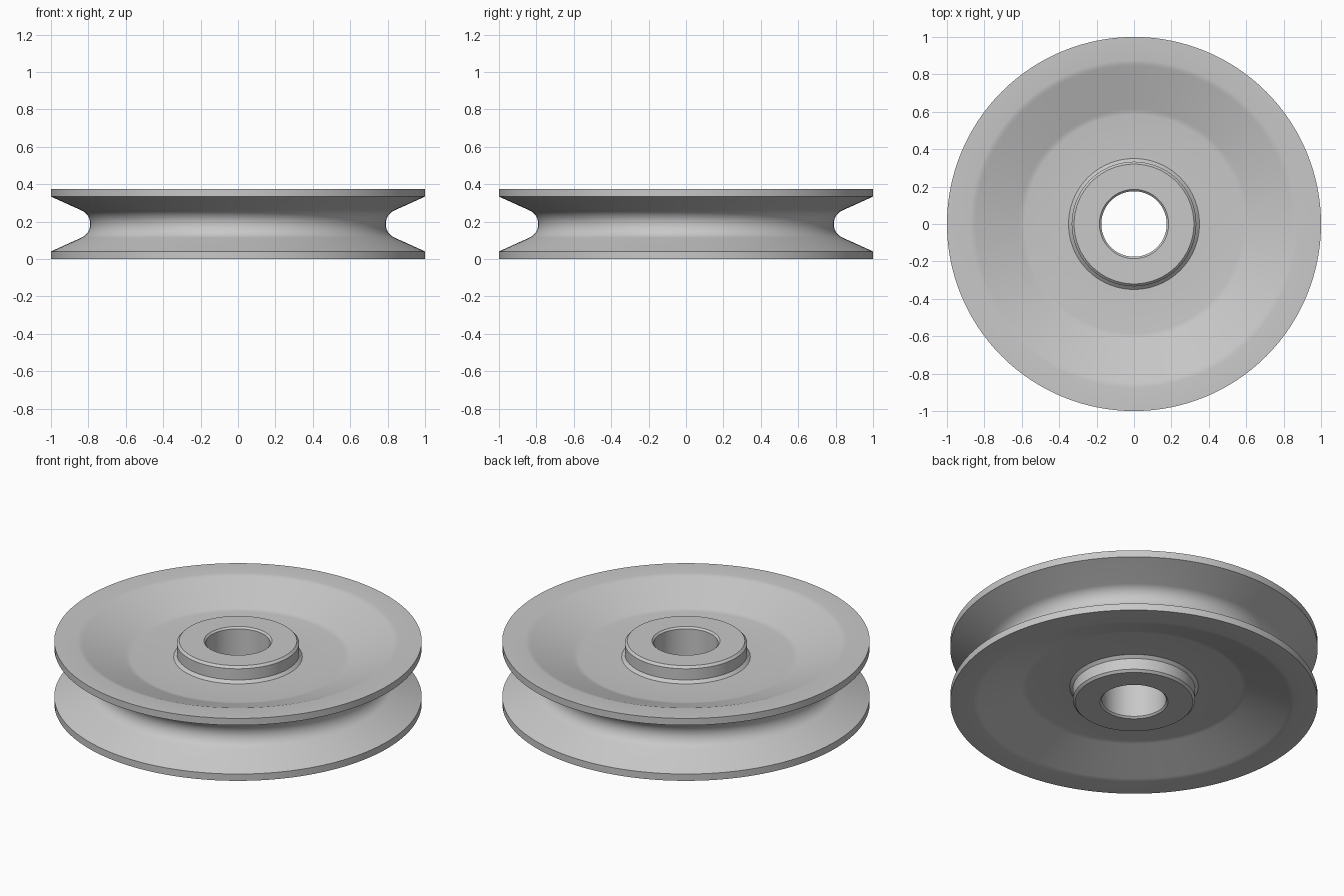
import bpy, bmesh
from math import pi, sin, cos, radians

cube = bpy.data.objects.get("Cube")
if cube:
    bpy.data.objects.remove(cube, do_unlink=True)

HEIGHT = 0.375
MID = HEIGHT / 2
SEGMENTS = 128

# Plain grey material
grey = bpy.data.materials.new("light_grey_metal")
grey.use_nodes = True
colour = (0.58, 0.58, 0.58, 1)
grey.diffuse_color = colour
grey.node_tree.nodes["Principled BSDF"].inputs["Base Color"].default_value = colour

# Upper half of the section (radius, z): bore, hub, dished web, rim
upper = [(0.175, 0.365), (0.185, HEIGHT),
         (0.32, HEIGHT), (0.333, 0.362), (0.333, 0.295), (0.35, 0.279),
         (0.585, 0.279), (0.60, 0.281), (0.615, 0.286),
         (0.845, 0.368), (0.86, 0.373), (0.875, HEIGHT),
         (1.0, HEIGHT), (1.0, 0.334)]

# Rounded floor of the rope groove, tangent to its sloping sides
ROUND, FLOOR, SLOPE, STEPS = 0.08, 0.79, 24, 10
for i in range(STEPS):
    a = radians((90 - SLOPE) * (1 - i / STEPS))
    upper.append((FLOOR + ROUND * (1 - cos(a)), MID + ROUND * sin(a)))

lower = [(r, HEIGHT - z) for r, z in reversed(upper)]
profile = upper + [(FLOOR, MID)] + lower

# Pulley wheel: spin the closed section around z
bm = bmesh.new()
verts = [bm.verts.new((r, 0, z)) for r, z in profile]
edges = [bm.edges.new((v, verts[(i + 1) % len(verts)])) for i, v in enumerate(verts)]
bmesh.ops.spin(bm, geom=verts + edges, cent=(0, 0, 0), axis=(0, 0, 1),
               angle=2 * pi, steps=SEGMENTS, use_merge=True)
bmesh.ops.remove_doubles(bm, verts=bm.verts[:], dist=0.0001)
bmesh.ops.recalc_face_normals(bm, faces=bm.faces[:])
mesh = bpy.data.meshes.new("pulley_wheel")
bm.to_mesh(mesh)
bm.free()
mesh.materials.append(grey)

wheel = bpy.data.objects.new("pulley_wheel", mesh)
bpy.context.collection.objects.link(wheel)
bpy.ops.object.select_all(action="DESELECT")
wheel.select_set(True)
bpy.context.view_layer.objects.active = wheel
bpy.ops.object.shade_smooth_by_angle(angle=radians(25))
